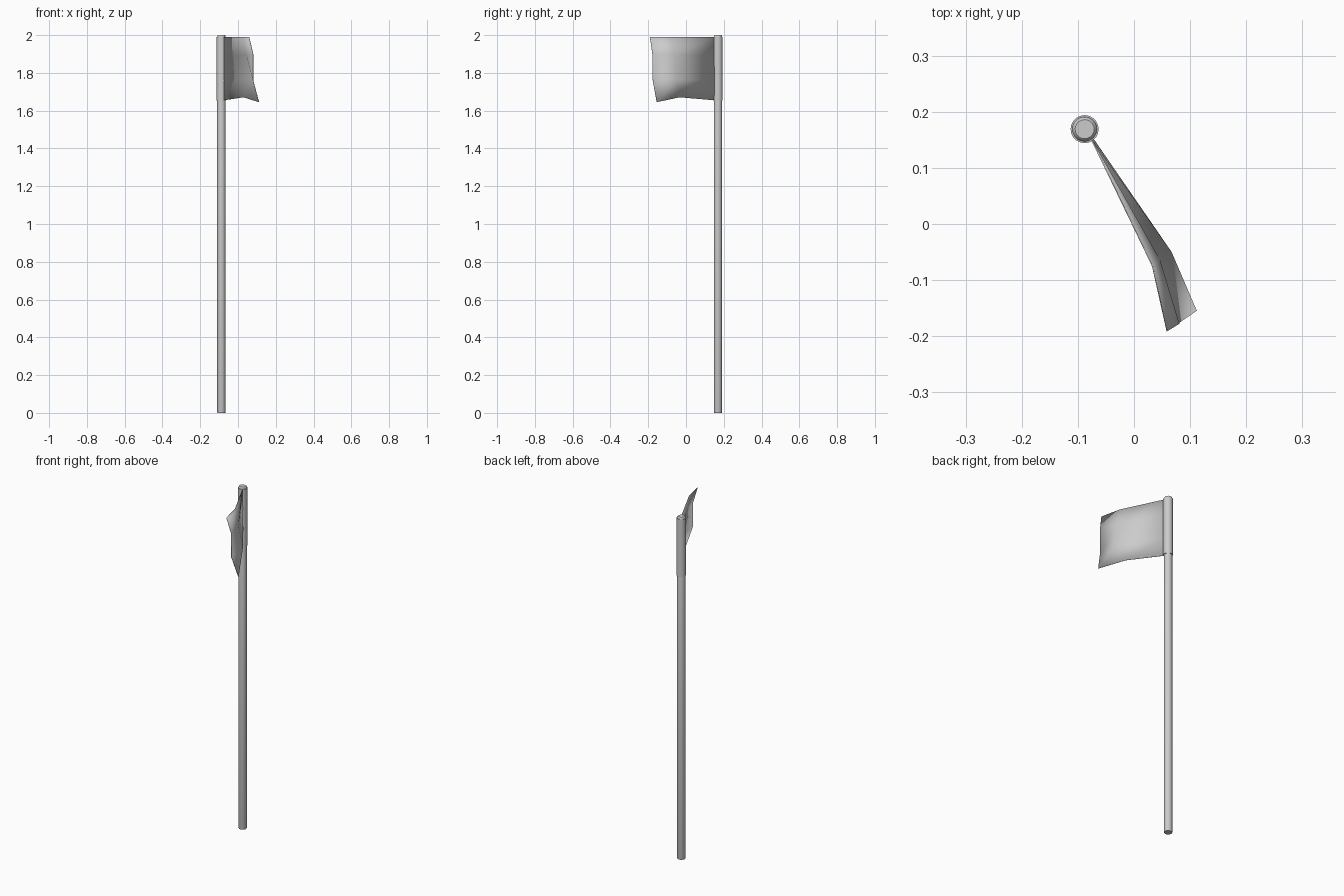
import bpy, bmesh, math
from mathutils import Vector

if "Cube" in bpy.data.objects:
    bpy.data.objects.remove(bpy.data.objects["Cube"])

PX, PY = -0.088, 0.169   # pole axis
R_POLE, R_SLEEVE = 0.022, 0.025


def make_object(name, bm, angle=40):
    bmesh.ops.recalc_face_normals(bm, faces=bm.faces)
    mesh = bpy.data.meshes.new(name)
    bm.to_mesh(mesh)
    bm.free()
    ob = bpy.data.objects.new(name, mesh)
    bpy.context.collection.objects.link(ob)
    bpy.ops.object.select_all(action='DESELECT')
    bpy.context.view_layer.objects.active = ob
    ob.select_set(True)
    bpy.ops.object.shade_smooth_by_angle(angle=math.radians(angle))
    return ob


def lathe(name, profile, sides=20, closed=False):
    """Rings of (radius, z) around the pole axis, capped or closed on itself."""
    bm = bmesh.new()
    rings = []
    for r, z in profile:
        rings.append([bm.verts.new((PX + r * math.cos(2 * math.pi * i / sides),
                                    PY + r * math.sin(2 * math.pi * i / sides), z))
                      for i in range(sides)])
    pairs = list(zip(rings, rings[1:]))
    if closed:
        pairs.append((rings[-1], rings[0]))
    else:
        bm.faces.new(rings[0][::-1])
        bm.faces.new(rings[-1])
    for a, b in pairs:
        for i in range(sides):
            j = (i + 1) % sides
            bm.faces.new((a[i], a[j], b[j], b[i]))
    return make_object(name, bm)


# Pole with a softly rounded tip
lathe("pole", [(0.021, 0), (R_POLE, 0.003), (R_POLE, 1.991),
               (0.0205, 1.997), (0.017, 2.0)])

# Fabric sleeve wrapped around the pole
lathe("flag_sleeve", [(R_SLEEVE, 1.655), (R_SLEEVE, 1.99),
                      (0.021, 1.99), (0.021, 1.655)], closed=True)

# Waving cloth: rows from top to bottom, columns from pole to free edge
rows = [
    [(-0.075, 0.149, 1.990), (0.033, -0.075, 1.990), (0.059, -0.191, 1.990)],
    [(-0.075, 0.149, 1.895), (0.045, -0.063, 1.895), (0.080, -0.178, 1.900)],
    [(-0.072, 0.150, 1.760), (0.066, -0.050, 1.765), (0.080, -0.176, 1.760)],
    [(-0.074, 0.149, 1.655), (0.028, -0.034, 1.671), (0.111, -0.155, 1.645)],
]
bm = bmesh.new()
grid = [[bm.verts.new(p) for p in row] for row in rows]
for a, b in zip(grid, grid[1:]):
    for c in range(2):
        # split each quad along the fold
        bm.faces.new((a[c], b[c], b[c + 1]))
        bm.faces.new((a[c], b[c + 1], a[c + 1]))
flag = make_object("flag_cloth", bm, 60)
mod = flag.modifiers.new("thickness", 'SOLIDIFY')
mod.thickness = 0.002
mod.offset = 0
